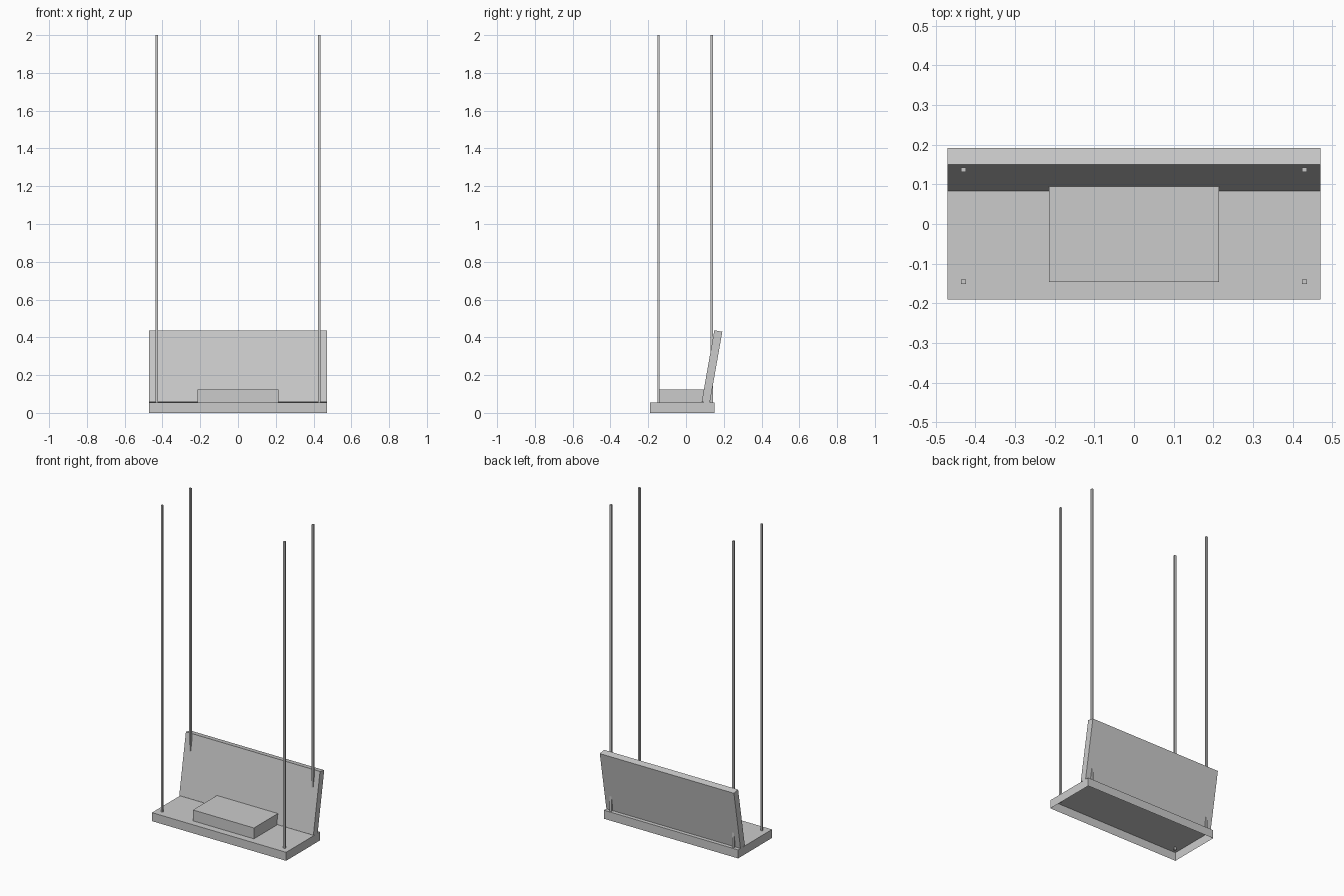
import bpy
import bmesh
from math import radians
from mathutils import Matrix, Vector

if "Cube" in bpy.data.objects:
    bpy.data.objects.remove(bpy.data.objects["Cube"])

grey = bpy.data.materials.new("light grey")
grey.diffuse_color = (0.6, 0.6, 0.6, 1)
grey.use_nodes = True
grey.node_tree.nodes["Principled BSDF"].inputs["Base Color"].default_value = grey.diffuse_color


def box(name, lo, hi, tilt=0.0, open_bottom=False):
    """Box between two corners, optionally tilted about its lower front edge."""
    lo, hi = Vector(lo), Vector(hi)
    bm = bmesh.new()
    bmesh.ops.create_cube(bm, size=1)
    for v in bm.verts:
        v.co = Vector((v.co[i] * (hi[i] - lo[i]) + (lo[i] + hi[i]) / 2 for i in range(3)))
    if open_bottom:
        bottom = [f for f in bm.faces if f.normal.z < -0.5]
        bmesh.ops.delete(bm, geom=bottom, context="FACES_ONLY")
    if tilt:
        bmesh.ops.rotate(bm, verts=bm.verts, cent=(0, lo.y, lo.z),
                         matrix=Matrix.Rotation(-tilt, 3, "X"))
    mesh = bpy.data.meshes.new(name)
    bm.to_mesh(mesh)
    bm.free()
    mesh.materials.append(grey)
    obj = bpy.data.objects.new(name, mesh)
    bpy.context.collection.objects.link(obj)
    return obj


# Seat: shell open underneath
box("seat", (-0.471, -0.19, 0), (0.471, 0.15, 0.054), open_bottom=True)

# Cushion resting on the seat
box("cushion", (-0.214, -0.146, 0.054), (0.214, 0.095, 0.123))

# Backrest leaning backwards
box("backrest", (-0.471, 0.083, 0.058), (0.471, 0.126, 0.443), tilt=radians(10))

# Four square ropes, passing just through the seat
r = 0.006
for side, x in (("left", -0.43), ("right", 0.43)):
    for end, y in (("front", -0.146), ("back", 0.137)):
        box(f"{end}_{side}_rope", (x - r, y - r, 0.036), (x + r, y + r, 2.0))
